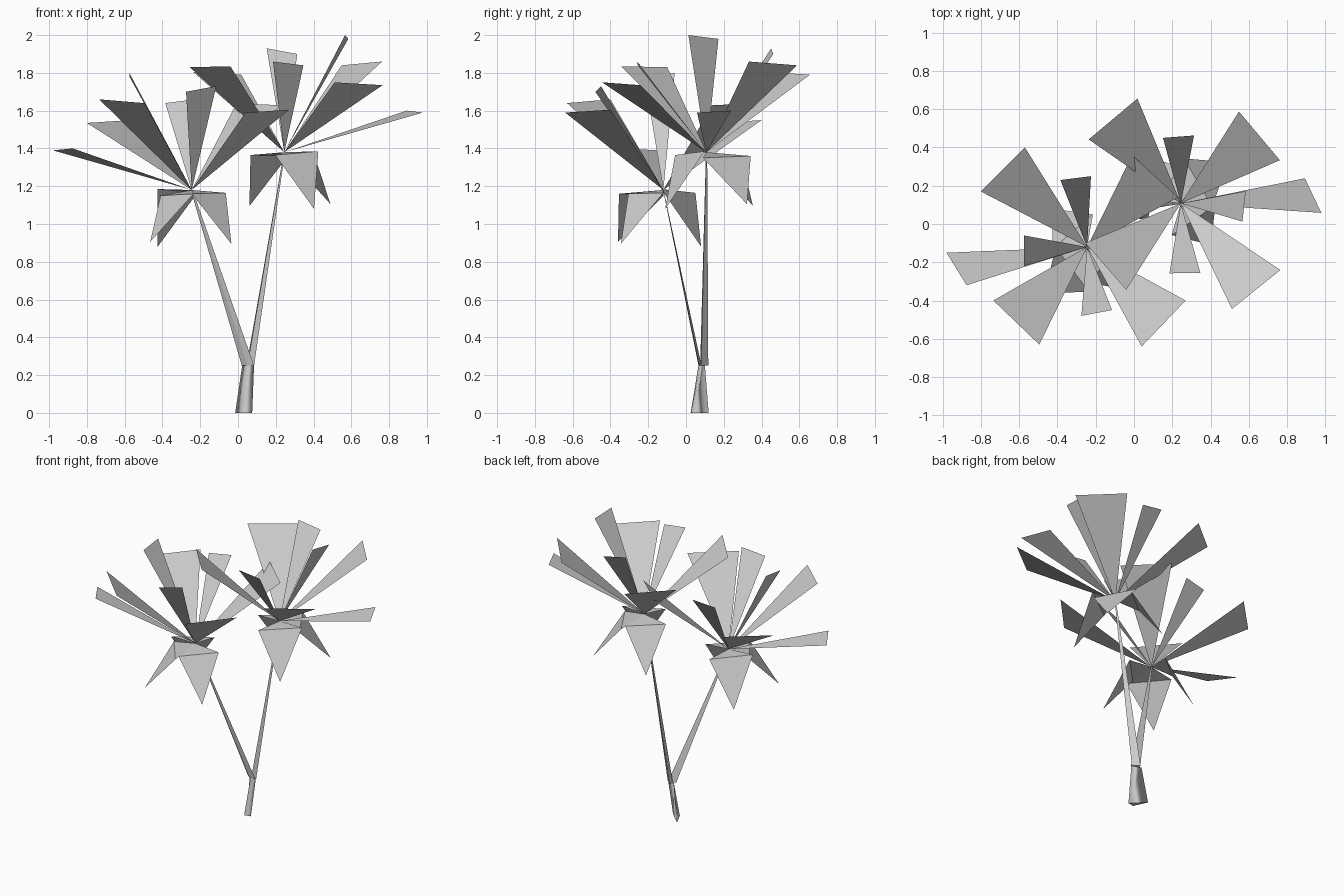
import bpy
from math import radians
from mathutils import Vector, Matrix

if "Cube" in bpy.data.objects:
    bpy.data.objects.remove(bpy.data.objects["Cube"])

HEADS = {"left": (Vector((-0.245, -0.12, 1.18)), 0),
         "right": (Vector((0.245, 0.108, 1.38)), 173.8)}

# Upright leaves: two outer corners each, relative to the crown centre
LEAVES = [
    ((-0.325, 0.52, 0.37), (-0.555, 0.29, 0.355)),
    ((-0.49, -0.28, 0.48), (-0.25, -0.51, 0.46)),
    ((0.285, -0.52, 0.41), (0.515, -0.28, 0.425)),
    ((0.235, 0.48, 0.455), (0.475, 0.26, 0.45)),
    ((-0.735, -0.03, 0.21), (-0.63, -0.20, 0.22)),
    ((-0.14, 0.35, 0.46), (0.02, 0.37, 0.48)),
    ((-0.33, 0.06, 0.62), (-0.33, -0.10, 0.60)),
    ((-0.03, -0.36, 0.52), (0.13, -0.33, 0.55)),
]
# Drooping leaves: two fold corners and the hanging tip
DROOPS = [
    ((0.03, 0.17, -0.015), (-0.18, -0.01, 0.005), (-0.18, 0.20, -0.30)),
    ((-0.165, 0.0, -0.03), (0.01, -0.235, -0.02), (-0.22, -0.24, -0.275)),
    ((0.0, -0.185, -0.02), (0.18, 0.0, -0.015), (0.21, -0.225, -0.285)),
]


def make(name, verts, faces):
    me = bpy.data.meshes.new(name)
    me.from_pydata(verts, [], faces)
    ob = bpy.data.objects.new(name, me)
    bpy.context.collection.objects.link(ob)
    return ob


def tapered_prism(name, bottom, top, smooth=False):
    n = len(bottom)
    faces = [(i, (i + 1) % n, n + (i + 1) % n, n + i) for i in range(n)]
    faces += [tuple(reversed(range(n))), tuple(range(n, 2 * n))]
    ob = make(name, bottom + top, faces)
    for p in ob.data.polygons[:n]:
        p.use_smooth = smooth


# Trunk: short three-sided stump
fork = [(0.022, 0.10, 0.25), (0.05, 0.066, 0.25), (0.085, 0.075, 0.25)]
tapered_prism("trunk", [(-0.015, 0.12, 0), (0.03, 0.025, 0), (0.075, 0.035, 0)], fork, True)

# Branches: from the fork, tapering to each crown
bases = {"left": [(0.02, 0.082, 0.25), (0.05, 0.066, 0.25), (0.085, 0.07, 0.25)],
         "right": [(0.045, 0.118, 0.25), (0.05, 0.075, 0.25), (0.085, 0.08, 0.25)]}
for side, (centre, turn) in HEADS.items():
    base = [Vector(v) for v in bases[side]]
    mid = sum(base, Vector()) / 3
    tapered_prism(side + "_branch", base, [centre + (v - mid) * 0.15 for v in base])

    # Crown: the same leaf set, turned for the second branch
    m = Matrix.Translation(centre) @ Matrix.Rotation(radians(turn), 4, 'Z')
    verts, faces = [Vector()], []
    for a, b in LEAVES:
        n = len(verts)
        verts += [Vector(a), Vector(b)]
        faces.append((0, n, n + 1))
    for a, b, tip in DROOPS:
        n = len(verts)
        verts += [Vector(a), Vector(b), Vector(tip)]
        faces += [(0, n, n + 1), (n + 1, n, n + 2)]
    make(side + "_crown_leaves", [m @ v for v in verts], faces)
